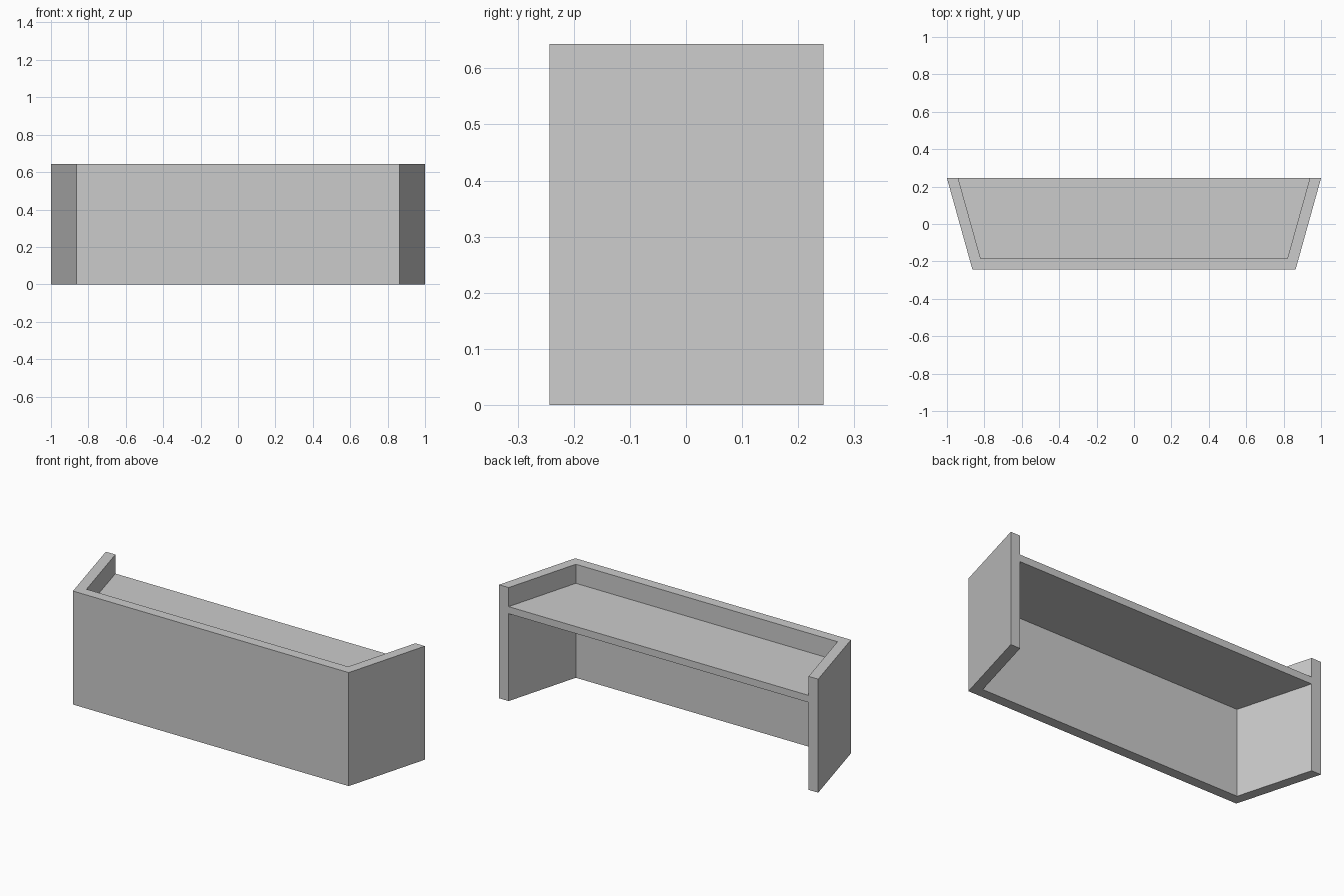
import bpy, bmesh

if "Cube" in bpy.data.objects:
    bpy.data.objects.remove(bpy.data.objects["Cube"])

BACK, FRONT, INNER = 0.245, -0.243, -0.185
HEIGHT = 0.643


def extrude_profile(name, points, z0, z1):
    """Flat-sided prism from a plan outline."""
    bm = bmesh.new()
    face = bm.faces.new([bm.verts.new((x, y, z0)) for x, y in points])
    result = bmesh.ops.extrude_face_region(bm, geom=[face])
    top = [v for v in result["geom"] if isinstance(v, bmesh.types.BMVert)]
    bmesh.ops.translate(bm, verts=top, vec=(0, 0, z1 - z0))
    bmesh.ops.recalc_face_normals(bm, faces=bm.faces)
    mesh = bpy.data.meshes.new(name)
    bm.to_mesh(mesh)
    bm.free()
    obj = bpy.data.objects.new(name, mesh)
    bpy.context.collection.objects.link(obj)
    return obj


def mirrored(half):
    """Complete a right-hand outline with its left-hand reflection."""
    return half + [(-x, y) for x, y in reversed(half)]


# Wraparound front and splayed side panels
outer = [(0.864, FRONT), (1.0, BACK)]
inner = [(0.94, BACK), (0.82, INNER)]
extrude_profile("desk_panels", mirrored(outer + inner), 0.0, HEIGHT)

# Worktop fitted between the panels
extrude_profile("worktop", mirrored([(0.82, INNER), (0.94, BACK)]), 0.495, 0.535)
